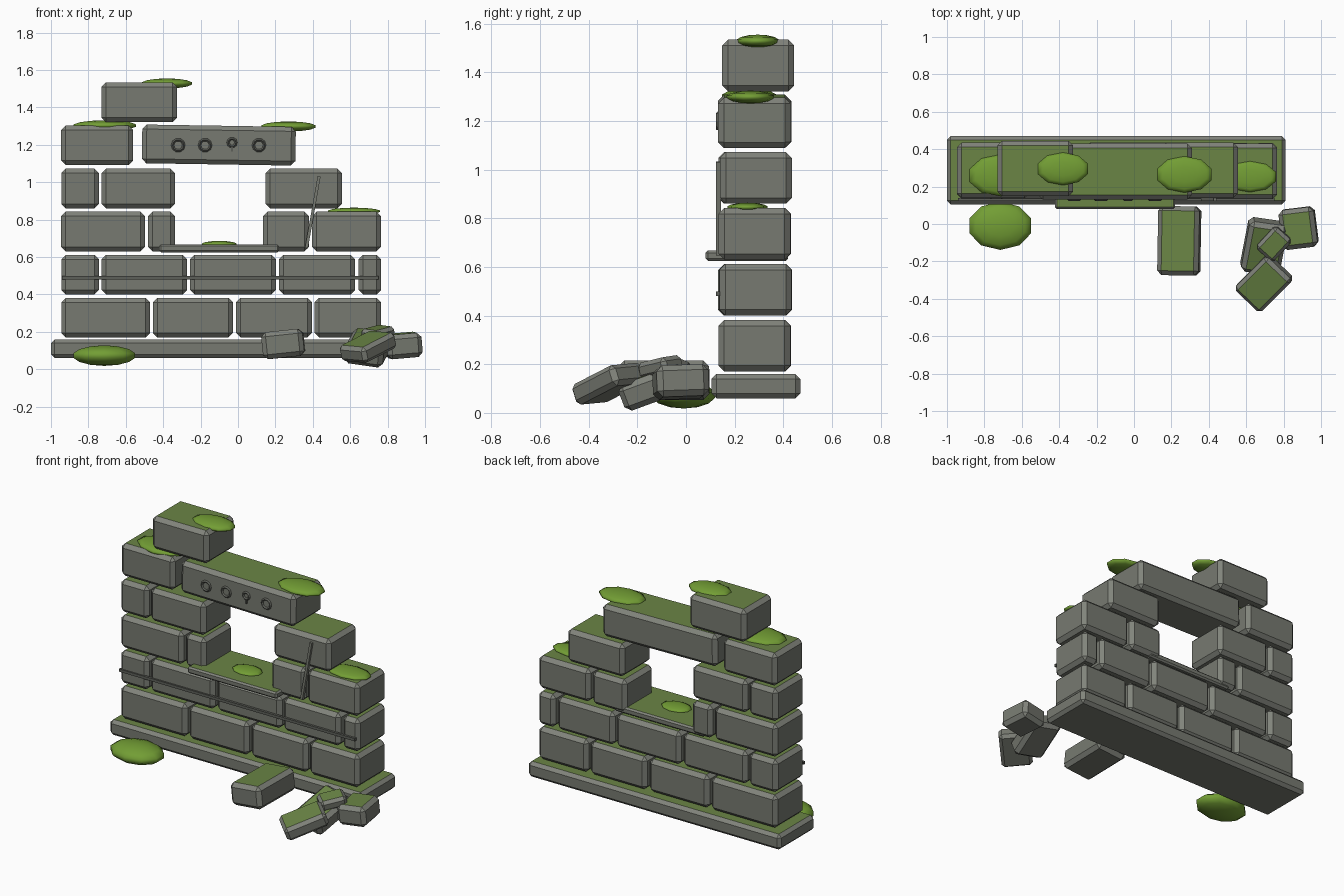
import bpy, bmesh, math, random
from mathutils import Matrix, Euler

if "Cube" in bpy.data.objects:
    bpy.data.objects.remove(bpy.data.objects["Cube"])

random.seed(4)


def material(name, rgb):
    m = bpy.data.materials.new(name)
    m.diffuse_color = (*rgb, 1)
    m.use_nodes = True
    m.node_tree.nodes["Principled BSDF"].inputs["Base Color"].default_value = m.diffuse_color
    return m


STONE = material("grey stone", (0.185, 0.195, 0.165))
EDGE = material("worn stone edge", (0.22, 0.23, 0.20))
TOP = material("mossy stone top", (0.145, 0.235, 0.06))
MOSS = material("bright moss", (0.17, 0.34, 0.035))
CARVE = material("dark carving", (0.11, 0.115, 0.10))


def finish(bm, name, mats):
    me = bpy.data.meshes.new(name)
    bm.to_mesh(me)
    bm.free()
    for m in mats:
        me.materials.append(m)
    ob = bpy.data.objects.new(name, me)
    bpy.context.collection.objects.link(ob)
    return ob


def block(name, centre, size, rot=(0, 0, 0), bevel=0.024):
    """Chamfered stone: grey sides, worn edges, mossy upper face."""
    bm = bmesh.new()
    bmesh.ops.create_cube(bm, size=1, matrix=Matrix.Diagonal((*size, 1)))
    bmesh.ops.bevel(bm, geom=bm.edges[:], offset=bevel, segments=1,
                    affect='EDGES', profile=0.5)
    bm.normal_update()
    for f in bm.faces:
        flat = max(abs(c) for c in f.normal) > 0.99
        f.material_index = 2 if f.normal.z > 0.99 else (0 if flat else 1)
    ob = finish(bm, name, (STONE, EDGE, TOP))
    ob.location = centre
    ob.rotation_euler = [math.radians(a) for a in rot]
    return ob


def span(name, x0, x1, y0, y1, z0, z1, rot=(0, 0, 0), bevel=0.024):
    return block(name, ((x0 + x1) / 2, (y0 + y1) / 2, (z0 + z1) / 2),
                 (x1 - x0, y1 - y0, z1 - z0), rot, bevel)


def bar(name, centre, size, tilt=0):
    """Thin plain strip on the front face."""
    bm = bmesh.new()
    bmesh.ops.create_cube(bm, size=1, matrix=Matrix.Diagonal((*size, 1)))
    ob = finish(bm, name, (CARVE if "ring" in name else STONE,))
    ob.location = centre
    ob.rotation_euler = (0, math.radians(tilt), 0)
    return ob


def moss(name, centre, radii):
    bm = bmesh.new()
    bmesh.ops.create_uvsphere(bm, u_segments=10, v_segments=7, radius=1,
                              matrix=Matrix.Diagonal((*radii, 1)))
    for f in bm.faces:
        f.smooth = True
    finish(bm, name, (MOSS,)).location = centre


# Foundation
span("foundation", -1.0, 0.81, 0.105, 0.47, 0.06, 0.16, bevel=0.02)

# Wall courses: bottom height and the x spans of their stones
courses = [
    (0.17, [(-0.945, -0.47), (-0.455, -0.027), (-0.01, 0.395), (0.41, 0.765)]),
    (0.40, [(-0.945, -0.743), (-0.73, -0.272), (-0.257, 0.203), (0.219, 0.626), (0.645, 0.765)]),
    (0.63, [(-0.945, -0.497), (-0.48, -0.337), (0.135, 0.38), (0.396, 0.765)]),
    (0.86, [(-0.945, -0.743), (-0.73, -0.337), (0.148, 0.556)]),
    (1.092, [(-0.945, -0.561)]),
    (1.322, [(-0.73, -0.326)]),
]
for row, (z, stones) in enumerate(courses):
    for i, (x0, x1) in enumerate(stones):
        dy = random.uniform(0, 0.008) + (0.01 if row == 5 else 0)
        span(f"wall_stone_{row + 1}_{i + 1}", x0, x1, 0.132 + dy, 0.428 + dy,
             z, z + 0.212)

# Lintel over the window and sill under it
span("lintel", -0.513, 0.308, 0.132, 0.43, 1.095, 1.302, (0, 0.9, 0))
span("window_sill", -0.422, 0.22, 0.08, 0.42, 0.625, 0.668, bevel=0.01)

# Carved rings on the lintel
for i, x in enumerate((-0.32, -0.176, -0.032, 0.112)):
    small = i == 2
    R, z = (0.021, 1.212) if small else (0.03, 1.198)
    bpy.ops.mesh.primitive_torus_add(
        major_radius=R, minor_radius=0.008, major_segments=10, minor_segments=4,
        location=(x, 0.131, z), rotation=(math.pi / 2, 0, 0))
    ring = bpy.context.object
    ring.name = f"carved_ring_{i + 1}"
    ring.data.materials.append(CARVE)
    if small:
        bar("ring_tail", (x, 0.131, 1.178), (0.012, 0.014, 0.03))

# Raised string line and diagonal crack on the front
bar("string_line", (-0.095, 0.132, 0.489), (1.69, 0.016, 0.018))
bar("diagonal_crack", (0.4, 0.134, 0.84), (0.016, 0.02, 0.39), 10)

# Fallen stones
block("fallen_long_stone", (0.242, -0.09, 0.135), (0.222, 0.37, 0.145), (0, -6, -1))
block("fallen_right_stone", (0.88, -0.022, 0.127), (0.19, 0.215, 0.13), (2, -5, 7))
block("fallen_leaning_slab", (0.695, -0.12, 0.115), (0.21, 0.29, 0.115), (20, 8, -8))
block("fallen_front_stone", (0.695, -0.317, 0.12), (0.265, 0.195, 0.09), (4, -20, 45), 0.02)
block("fallen_small_stone", (0.748, -0.105, 0.188), (0.16, 0.125, 0.07), (6, -10, 47), 0.018)

# Moss clumps
moss("moss_ground", (-0.715, -0.01, 0.073), (0.178, 0.132, 0.055))
moss("moss_left_top", (-0.712, 0.26, 1.303), (0.18, 0.115, 0.028))
moss("moss_summit", (-0.38, 0.295, 1.528), (0.145, 0.09, 0.027))
moss("moss_lintel", (0.27, 0.265, 1.298), (0.157, 0.1, 0.027))
moss("moss_right_step", (0.62, 0.253, 0.845), (0.15, 0.085, 0.019))
moss("moss_sill", (-0.1, 0.24, 0.669), (0.1, 0.07, 0.017))
